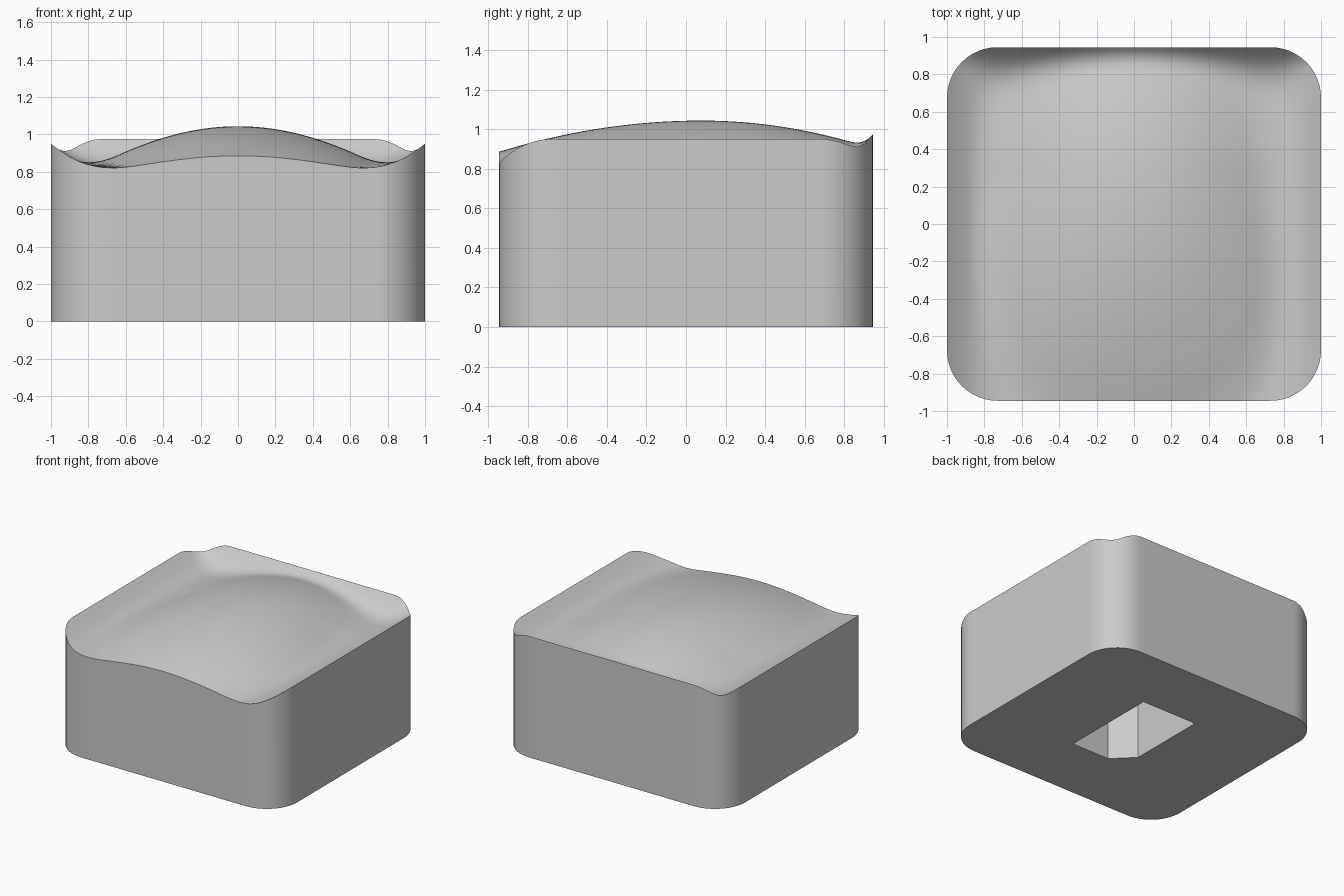
import bpy, bmesh, math

if "Cube" in bpy.data.objects:
    bpy.data.objects.remove(bpy.data.objects["Cube"], do_unlink=True)

HALF_X, HALF_Y, RADIUS = 1.0, 0.945, 0.27
RINGS = 44
SLOT_DEPTH = 0.55


def smooth_max(a, b, k):
    """Larger of two heights, blended over the range k."""
    h = max(k - abs(a - b), 0) / k
    return max(a, b) + h * h * k / 4


def top_height(x, y):
    """Dome that runs into raised side rims and a raised back rim."""
    d = y - 0.08
    curve = min(0.38 + 0.17 * y, 0.42)
    dome = 1.043 - curve * x * x - (0.19 if d > 0 else 0.15) * d * d
    sides = 0.79 + max(abs(x) - 0.6, 0) ** 2
    back = 0.80 + 2.3 * max(y - 0.67, 0) ** 2
    blend = min(max(0.12 + 0.1 * y, 0.03), 0.16)
    return smooth_max(smooth_max(dome, sides, blend), back, 0.08)


def rounded_outline(side_steps=22, corner_steps=12):
    """Counter-clockwise rounded rectangle with evenly divided sides."""
    corners = []
    for i, (sx, sy) in enumerate([(1, 1), (-1, 1), (-1, -1), (1, -1)]):
        cx, cy = sx * (HALF_X - RADIUS), sy * (HALF_Y - RADIUS)
        angles = [(i + j / corner_steps) * math.pi / 2 for j in range(corner_steps + 1)]
        corners.append([(cx + RADIUS * math.cos(a), cy + RADIUS * math.sin(a)) for a in angles])
    points = []
    for i, corner in enumerate(corners):
        (ax, ay), (bx, by) = corner[-1], corners[(i + 1) % 4][0]
        points += corner
        for j in range(1, side_steps):
            t = j / side_steps
            points.append((ax + (bx - ax) * t, ay + (by - ay) * t))
    return points


def bridge(bm, lower, upper):
    """Quads between two loops of equal length."""
    n = len(lower)
    for i in range(n):
        j = (i + 1) % n
        bm.faces.new((lower[i], lower[j], upper[j], upper[i]))


bm = bmesh.new()
outline = rounded_outline()

# Curved top, in rings from the rim to the centre
rings = []
for r in range(RINGS):
    s = 1 - r / RINGS
    rings.append([bm.verts.new((x * s, y * s, top_height(x * s, y * s))) for x, y in outline])
for outer, inner in zip(rings, rings[1:]):
    bridge(bm, outer, inner)
centre = bm.verts.new((0, 0, top_height(0, 0)))
for i, v in enumerate(rings[-1]):
    bm.faces.new((v, rings[-1][(i + 1) % len(outline)], centre))

# Straight walls
base = [bm.verts.new((x, y, 0)) for x, y in outline]
bridge(bm, base, rings[0])

# Keyed slot with one cut corner
sx, sy, cut = 0.245, 0.40, 0.155
slot = [(sx, sy), (-sx, sy), (-sx, cut - sy), (cut - sx, -sy), (sx, -sy)]
mouth = [bm.verts.new((x, y, 0)) for x, y in slot]
ceiling = [bm.verts.new((x, y, SLOT_DEPTH)) for x, y in slot]
bridge(bm, ceiling, mouth)
bm.faces.new(ceiling)

# Flat underside around the slot
loops = [bm.edges.get((loop[i - 1], loop[i])) for loop in (base, mouth) for i in range(len(loop))]
bmesh.ops.triangle_fill(bm, edges=loops, use_beauty=True, normal=(0, 0, -1))
bmesh.ops.recalc_face_normals(bm, faces=bm.faces)

mesh = bpy.data.meshes.new("button_cap")
bm.to_mesh(mesh)
bm.free()
cap = bpy.data.objects.new("button_cap", mesh)
bpy.context.collection.objects.link(cap)

# Plain grey
grey = bpy.data.materials.new("light_grey")
grey.use_nodes = True
colour = (0.6, 0.6, 0.6, 1)
grey.diffuse_color = colour
grey.node_tree.nodes["Principled BSDF"].inputs["Base Color"].default_value = colour
mesh.materials.append(grey)

bpy.ops.object.select_all(action="DESELECT")
cap.select_set(True)
bpy.context.view_layer.objects.active = cap
bpy.ops.object.shade_smooth_by_angle(angle=math.radians(35))
